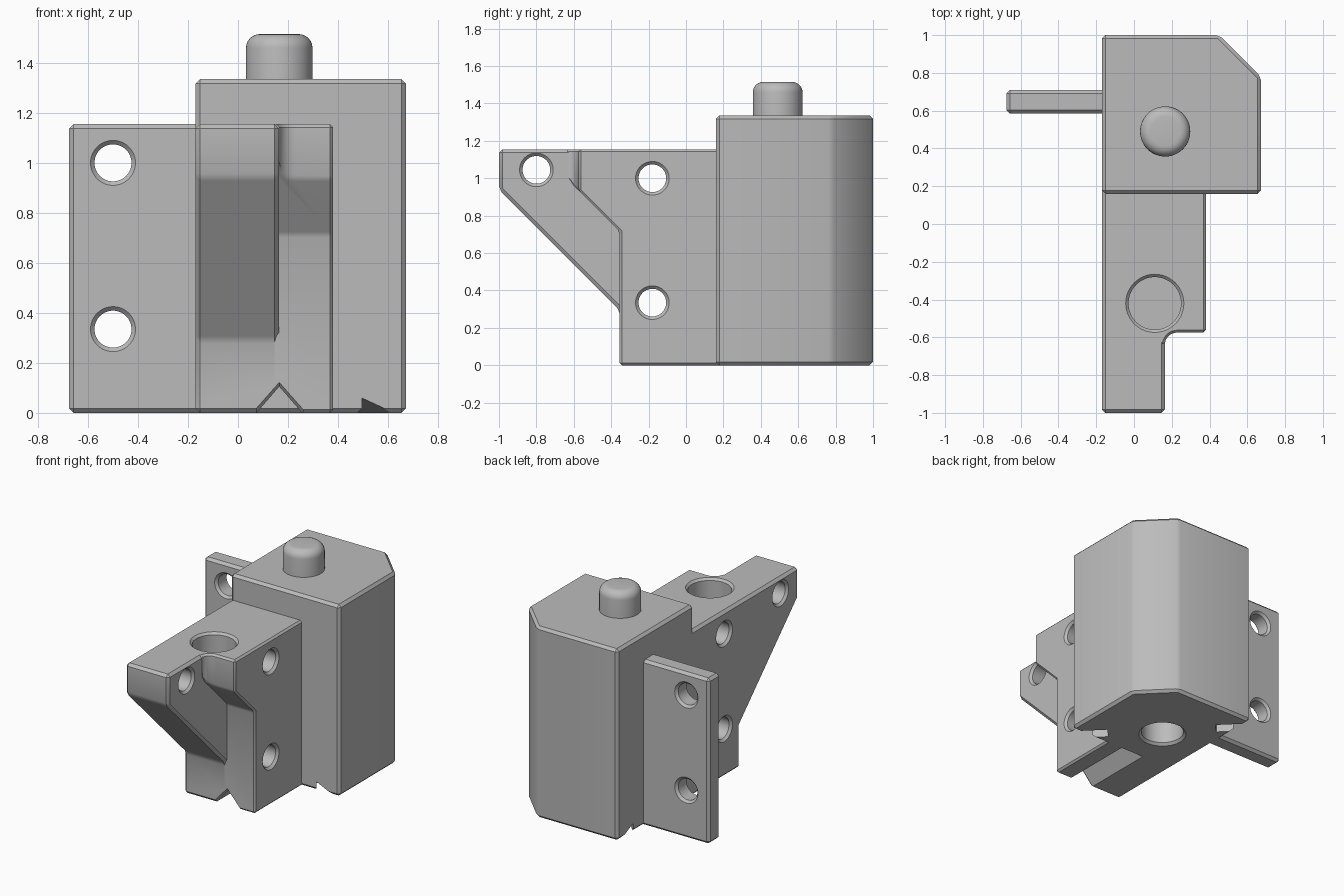
import bpy, bmesh
from math import pi, sin, cos, radians, sqrt
from mathutils import Vector

if "Cube" in bpy.data.objects:
    bpy.data.objects.remove(bpy.data.objects["Cube"])

grey = bpy.data.materials.new("plain grey")
grey.use_nodes = True
COLOUR = (0.5, 0.5, 0.5, 1)
grey.diffuse_color = COLOUR
grey.node_tree.nodes["Principled BSDF"].inputs["Base Color"].default_value = COLOUR


def loft(name, sections):
    """Closed solid through a list of matching loops."""
    bm = bmesh.new()
    rings = [[bm.verts.new(p) for p in loop] for loop in sections]
    n = len(rings[0])
    for a, b in zip(rings, rings[1:]):
        for i in range(n):
            j = (i + 1) % n
            bm.faces.new((a[i], a[j], b[j], b[i]))
    bm.faces.new(rings[0])
    bm.faces.new(rings[-1])
    bmesh.ops.recalc_face_normals(bm, faces=bm.faces)
    mesh = bpy.data.meshes.new(name)
    bm.to_mesh(mesh)
    bm.free()
    mesh.materials.append(grey)
    obj = bpy.data.objects.new(name, mesh)
    bpy.context.collection.objects.link(obj)
    return obj


def along(axis, h, u, v):
    """Place (u, v) on a plane at distance h along an axis."""
    return {"x": (h, u, v), "y": (u, h, v), "z": (u, v, h)}[axis]


def prism(name, axis, lo, hi, outline):
    return loft(name, [[along(axis, h, u, v) for u, v in outline] for h in (lo, hi)])


def lathe(name, axis, u, v, profile, n=48):
    turn = [2 * pi * i / n for i in range(n)]
    return loft(name, [[along(axis, h, u + r * cos(t), v + r * sin(t)) for t in turn]
                       for r, h in profile])


def through_hole(axis, u, v, lo, hi, r=0.074, c=0.016):
    return lathe("hole_cutter", axis, u, v,
                 [(r + c, lo - 0.05), (r + c, lo), (r, lo + c),
                  (r, hi - c), (r + c, hi), (r + c, hi + 0.05)])


def apply(obj, mod):
    bpy.context.view_layer.objects.active = obj
    bpy.ops.object.modifier_apply(modifier=mod.name)


def chamfer(obj, width=0.018):
    mod = obj.modifiers.new("chamfer", "BEVEL")
    mod.width, mod.segments = width, 1
    mod.limit_method, mod.angle_limit = "ANGLE", radians(30)
    apply(obj, mod)


def cut(objs, cutters):
    for cutter in cutters:
        cutter.hide_render = True
        for obj in objs:
            mod = obj.modifiers.new("cut", "BOOLEAN")
            mod.operation, mod.solver, mod.object = "DIFFERENCE", "EXACT", cutter
            apply(obj, mod)
        bpy.data.objects.remove(cutter)


# Main block with one clipped corner
LEFT, FRONT, TOP = -0.17, 0.16, 1.155
PIN = Vector((0.165, 0.49, 0))
block = prism("main_block", "z", 0, 1.335,
              [(LEFT, FRONT), (0.672, FRONT), (0.672, 0.78), (0.452, 1), (LEFT, 1)])
chamfer(block)

# Socket under the block, on the pin axis
socket = lathe("socket_cutter", "z", PIN.x, PIN.y,
               [(0.157, -0.1), (0.157, 0), (0.14, 0.017), (0.14, 0.22)])

# Two one-sided notches on the diagonal through the pin
diagonal, across = Vector((1, -1, 0)) / sqrt(2), Vector((1, 1, 0)) / sqrt(2)
notches = []
for side in (1, -1):
    notches.append(loft("notch_cutter", [
        [PIN + diagonal * side * t + across * e + Vector((0, 0, z))
         for e, z in ((0, -0.03), (0, 0.06), (0.138, -0.03))] for t in (0.36, 0.75)]))
cut([block], [socket] + notches)

# Pin with a rounded top
R, F, TIP = 0.133, 0.055, 1.515
pin = lathe("pin", "z", PIN.x, PIN.y, [(R, 1.25)] + [
    (R - F + F * cos(i * pi / 12), TIP - F + F * sin(i * pi / 12)) for i in range(7)])

# Mounting plate
plate = prism("mounting_plate", "y", 0.585, 0.71,
              [(-0.675, 0), (-0.13, 0), (-0.13, TOP), (-0.675, TOP)])
chamfer(plate)
cut([plate], [through_hole("y", -0.5, z, 0.585, 0.71) for z in (1.0, 0.335)])

# Long arm with a sloping underside
STEP = 0.163
arm = prism("long_arm", "x", LEFT, STEP,
            [(-1, TOP), (-1, 0.94), (-0.355, 0.295), (-0.355, 0), (0.2, 0), (0.2, TOP)])
chamfer(arm)

# Short arm beside it, with a filleted inner corner
short = prism("short_arm", "x", 0.1, 0.38,
              [(-0.64, TOP), (-0.64, 1.0), (-0.355, 0.715), (-0.355, 0), (0.2, 0), (0.2, TOP)])
C, Y = 0.065, -0.575
fillet = [(STEP + C - C * cos(i * pi / 16), Y - C + C * sin(i * pi / 16)) for i in range(9)]
cut([short], [prism("fillet_cutter", "z", -0.2, 1.4,
                    fillet + [(0.6, Y), (0.6, -0.9), (STEP, -0.9)])])
chamfer(short)

# Cross holes, top recess and the V groove underneath
recess = lathe("recess_cutter", "z", 0.11, -0.42,
               [(0.139, 0.95), (0.139, 1.14), (0.154, TOP), (0.154, 1.3)])
groove = loft("groove_cutter", [
    [(PIN.x - peak - 0.03, y, -0.05), (PIN.x, y, peak), (PIN.x + peak + 0.03, y, -0.05)]
    for y, peak in ((-0.45, 0.122), (-0.355, 0.122), (-0.338, 0.105), (0.3, 0.105))])
cut([arm, short], [through_hole("x", -0.18, z, LEFT, 0.38) for z in (1.0, 0.335)]
    + [recess, groove])
cut([arm], [through_hole("x", -0.8, 1.045, LEFT, STEP)])

# Smooth round surfaces, keep edges sharp
bpy.ops.object.select_all(action="DESELECT")
for obj in (block, pin, plate, arm, short):
    obj.select_set(True)
bpy.context.view_layer.objects.active = block
bpy.ops.object.shade_smooth_by_angle(angle=radians(30))
